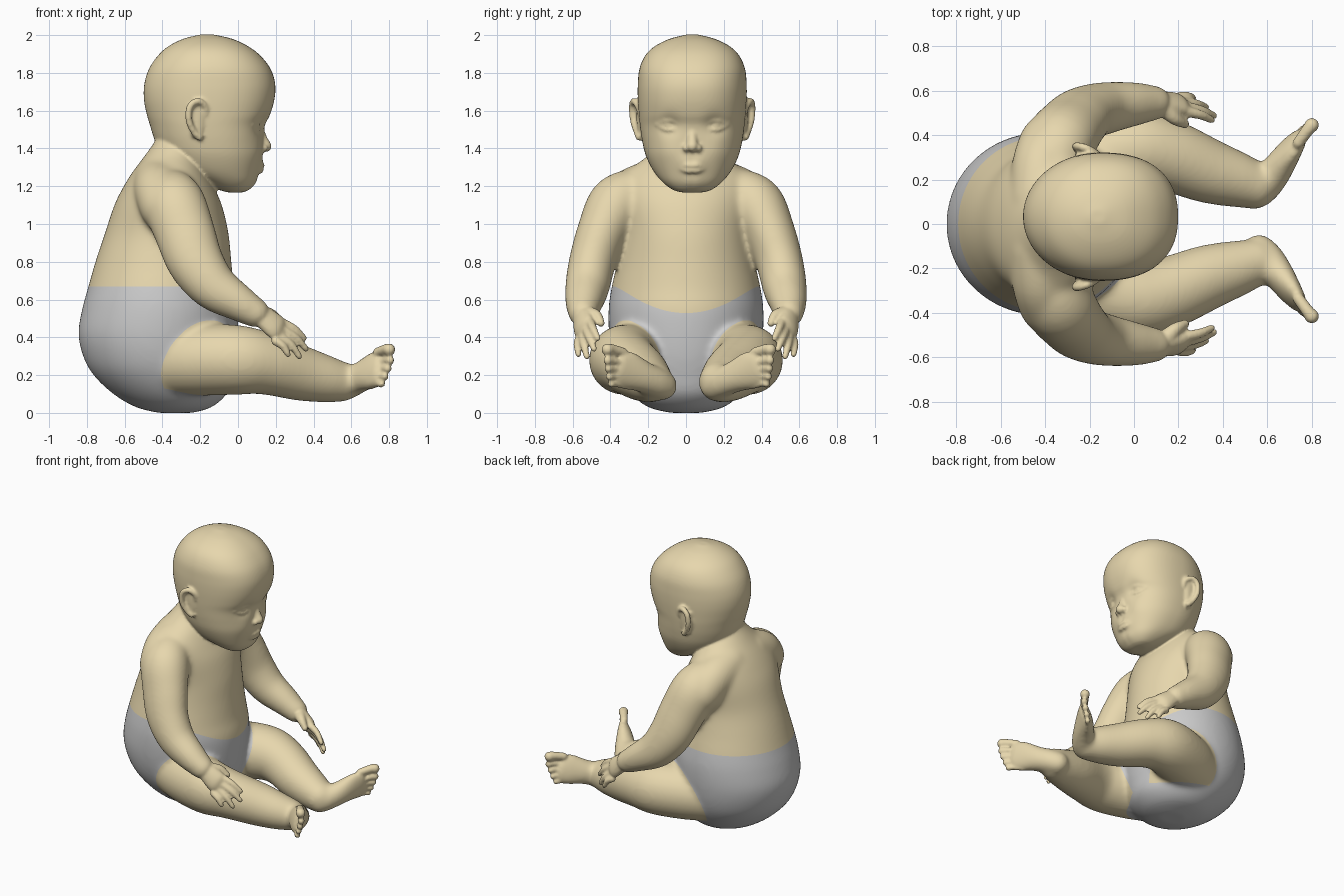
import bpy, bmesh, math
from mathutils import Vector

if "Cube" in bpy.data.objects:
    bpy.data.objects.remove(bpy.data.objects["Cube"])


def spline(rows, n=5):
    """Catmull-Rom interpolation of rows of numbers."""
    out = []
    for i in range(len(rows) - 1):
        a, b, c, d = (rows[max(0, min(len(rows) - 1, i + k))] for k in (-1, 0, 1, 2))
        for s in range(n):
            t = s / n
            out.append([0.5 * (2 * q + (r - p) * t + (2 * p - 5 * q + 4 * r - w) * t * t
                               + (3 * q - p - 3 * r + w) * t ** 3)
                        for p, q, r, w in zip(a, b, c, d)])
    return out + [list(rows[-1])]


def loft(bm, rows, up=(0, 1, 0), axis=None, square=1.0, seg=24, dabs=()):
    """Closed skin over ellipses (x, y, z, ra, rb); tubes get rounded ends."""
    rows = spline([r if len(r) == 5 else (*r, r[3]) for r in rows])
    pts = [Vector(r[:3]) for r in rows]
    rings = []
    for i, r in enumerate(rows):
        t = Vector(axis) if axis else (pts[min(i + 1, len(pts) - 1)] - pts[max(i - 1, 0)]).normalized()
        rings.append((pts[i], t, max(r[3], .002), max(r[4], .002)))
    if not axis:
        def cap(ring, sign):
            p, t, a, b = ring
            return [(p + t * sign * min(a, b) * math.sin(k), t, a * math.cos(k), b * math.cos(k))
                    for k in (.4, .8, 1.15, 1.45)]
        rings = cap(rings[0], -1)[::-1] + rings + cap(rings[-1], 1)
    loops = []
    for p, t, a, b in rings:
        n = Vector(up)
        n = (n - t * n.dot(t)).normalized()
        side = n.cross(t)
        loop = []
        for k in range(seg):
            u = 2 * math.pi * k / seg
            c, s = math.cos(u), math.sin(u)
            if c > 0:  # squarer front half
                c, s = c ** square, math.copysign(abs(s) ** square, s)
            co = p + side * a * c + n * b * s
            for y, z, rad, depth in dabs:
                if co.x > -.1:
                    co.x += depth * math.exp(-((abs(co.y - p.y) - y) ** 2 + (co.z - z) ** 2) / rad ** 2)
            loop.append(bm.verts.new(co))
        loops.append(loop)
    faces = [bm.faces.new((l0[k], l0[(k + 1) % seg], l1[(k + 1) % seg], l1[k]))
             for l0, l1 in zip(loops, loops[1:]) for k in range(seg)]
    faces += [bm.faces.new(loops[0][::-1]), bm.faces.new(loops[-1])]
    bmesh.ops.recalc_face_normals(bm, faces=faces)


def pair(bm, rows, up=(0, 1, 0), y0=0.0):
    """Loft on both sides of the body."""
    for s in (1, -1):
        loft(bm, [(r[0], s * r[1] + y0, *r[2:]) for r in rows], (up[0], s * up[1], up[2]))


def slices(rows, y0=0.0):
    """(z, back x, front x, half width) to horizontal ellipses."""
    return [((b + f) / 2, y0, z, (f - b) / 2, w) for z, b, f, w in rows]


def fuse(bm, voxel, steps):
    """Merge all overlapping parts into one smooth skin."""
    me = bpy.data.meshes.new("tmp")
    bm.to_mesh(me)
    ob = bpy.data.objects.new("tmp", me)
    bpy.context.collection.objects.link(ob)
    m = ob.modifiers.new("merge", 'REMESH')
    m.mode = 'VOXEL'
    m.voxel_size = voxel
    m = ob.modifiers.new("soften", 'SMOOTH')
    m.factor, m.iterations = 0.5, steps
    ev = ob.evaluated_get(bpy.context.evaluated_depsgraph_get())
    out = bmesh.new()
    out.from_mesh(ev.to_mesh())
    ev.to_mesh_clear()
    bpy.data.objects.remove(ob)
    return out


# torso, from seat to neck
bm = bmesh.new()
loft(bm, slices([(0, -.42, -.24, .08), (.03, -.54, -.14, .2), (.1, -.66, -.06, .29), (.2, -.765, -.03, .355),
                 (.3, -.82, -.01, .39), (.42, -.845, 0, .408), (.55, -.825, 0, .41), (.66, -.795, -.02, .395),
                 (.8, -.755, -.035, .365), (.95, -.705, -.05, .345), (1.1, -.655, -.085, .36), (1.2, -.605, -.13, .36),
                 (1.28, -.555, -.17, .31), (1.36, -.495, -.2, .205), (1.44, -.44, -.2, .14), (1.5, -.42, -.2, .13)]),
     axis=(0, 0, 1), seg=64)
# shoulders
pair(bm, [(-.42, .1, 1.22, .14), (-.41, .26, 1.17, .14), (-.38, .36, 1.09, .14)], (1, 0, 0))
# arms
pair(bm, [(-.37, .26, 1.17, .14, .13), (-.335, .365, 1.1, .165, .155), (-.28, .445, .95, .16, .135),
          (-.225, .495, .8, .15, .125), (-.13, .522, .67, .128, .118), (0, .54, .585, .1), (.09, .545, .53, .08)])
# legs
pair(bm, [(-.35, .2, .27, .18), (-.2, .27, .28, .19), (0, .33, .28, .185), (.15, .31, .26, .165),
          (.33, .24, .21, .147), (.46, .2, .18, .127), (.54, .175, .165, .11)])
# feet
pair(bm, [(.565, .13, .14, .07, .075), (.6, .17, .16, .075, .08), (.65, .24, .19, .07, .085),
          (.71, .325, .225, .05, .105), (.745, .37, .24, .035, .1)], (.27, 0, .96), .015)
bm = fuse(bm, .014, 16)

# toes
for x, y, z, r in [(.80, .43, .335, .033), (.805, .43, .278, .023), (.792, .425, .235, .022),
                   (.777, .42, .193, .021), (.76, .41, .154, .02)]:
    pair(bm, [(x - .06, y - .08, z - .015, r * .8), (x - .02, y - .025, z, r * .85), (x, y, z, r)], (0, 0, 1), .015)
# palms, fingers and thumbs
pair(bm, [(.11, .545, .52, .05, .06), (.15, .545, .495, .044, .066), (.2, .54, .455, .04, .072),
          (.225, .532, .437, .028, .064)], (.5, -.56, .67))
for base, tip in [((.24, .505, .475), (.35, .468, .395)), ((.245, .525, .435), (.36, .487, .338)),
                  ((.23, .545, .4), (.325, .525, .298)), ((.2, .57, .38), (.265, .57, .31))]:
    mid = [(a + b) / 2 for a, b in zip(base, tip)]
    pair(bm, [(*base, .024), (mid[0] + .006, mid[1] + .004, mid[2] + .008, .021), (*tip, .016)])
pair(bm, [(.13, .53, .525, .045), (.185, .475, .515, .03), (.23, .45, .475, .02)])

# head, with sockets, cheeks, lip mound and chin
HY = .033
loft(bm, slices([(1.167, -.05, .02, .05), (1.18, -.1, .055, .1), (1.22, -.2, .09, .155), (1.28, -.33, .11, .205),
                 (1.36, -.4, .125, .245), (1.44, -.44, .132, .265), (1.52, -.465, .142, .277), (1.58, -.483, .17, .283),
                 (1.66, -.498, .193, .288), (1.74, -.496, .197, .288), (1.82, -.472, .173, .28),
                 (1.89, -.425, .12, .25), (1.94, -.37, .055, .2), (1.98, -.29, -.03, .12), (2.003, -.2, -.13, .03)], HY),
     axis=(0, 0, 1), square=.85, seg=96,
     dabs=[(.12, 1.525, .05, -.02), (.13, 1.39, .07, .008), (.03, 1.32, .045, .012), (.02, 1.215, .035, .006)])
# nose
loft(bm, [(.115, HY, 1.5, .022), (.13, HY, 1.45, .026), (.148, HY, 1.412, .03)])
pair(bm, [(.115, .03, 1.405, .02), (.138, .032, 1.402, .02)], y0=HY)
# eyes: ball, upper lid, lower lid
pair(bm, [(.085, .085, 1.522, .02, .018), (.088, .12, 1.525, .03, .026), (.072, .16, 1.525, .022, .018)],
     (0, 0, 1), HY)
pair(bm, [(.115, .06, 1.515, .008), (.12, .1, 1.548, .011), (.11, .14, 1.55, .011), (.075, .19, 1.525, .008)],
     (0, 0, 1), HY)
pair(bm, [(.115, .06, 1.515, .007), (.114, .1, 1.501, .009), (.103, .14, 1.5, .009), (.075, .19, 1.525, .007)],
     (0, 0, 1), HY)
# lips
for z, dx, r in [(1.311, .006, .0135), (1.283, 0, .0135)]:
    loft(bm, [(.103, HY - .075, 1.298, .006), (.117 + dx, HY - .03, z, r), (.122 + dx, HY, z - .001, r),
              (.117 + dx, HY + .03, z, r), (.103, HY + .075, 1.298, .006)], (0, 0, 1))
# ears: rim and bowl
pair(bm, [(-.17, .275, 1.58, .015), (-.175, .287, 1.625, .017), (-.215, .308, 1.65, .018), (-.255, .318, 1.62, .018),
          (-.26, .312, 1.55, .018), (-.235, .295, 1.49, .017), (-.205, .28, 1.46, .02)], y0=HY)
pair(bm, [(-.215, .27, 1.47, .03, .016), (-.22, .275, 1.55, .045, .02), (-.22, .282, 1.62, .04, .016)], y0=HY)
bm = fuse(bm, .009, 3)


def diaper_field(p):
    """Negative inside the diaper: below the waist and behind the leg holes."""
    waist = p.z - (.67 - 1.3 * max(0, p.x + .33) ** 2)
    leg = (p.x + .215) * .57 + (abs(p.y) - .25) * .82 - (p.z - .25) * .4 - 3 * max(0, .13 - p.z)
    return max(waist, leg)


# cut a clean line along the diaper edge
val = {v: diaper_field(v.co) for v in bm.verts}
cuts = []
for e in list(bm.edges):
    a, b = e.verts
    if val[a] * val[b] < 0:
        t = min(.97, max(.03, val[a] / (val[a] - val[b])))
        cuts.append(bmesh.utils.edge_split(e, a, t)[1])
bmesh.ops.connect_verts(bm, verts=cuts)

# body and diaper objects
skin = bpy.data.materials.new("skin")
skin.diffuse_color = (.8, .68, .42, 1)
skin.use_nodes = True
skin.node_tree.nodes["Principled BSDF"].inputs["Base Color"].default_value = skin.diffuse_color
for name, keep_diaper in (("baby_body", False), ("diaper", True)):
    part = bm.copy()
    drop = [f for f in part.faces if (diaper_field(f.calc_center_median()) < 0) != keep_diaper]
    bmesh.ops.delete(part, geom=drop, context='FACES')
    for f in part.faces:
        f.smooth = True
    me = bpy.data.meshes.new(name)
    part.to_mesh(me)
    part.free()
    bpy.context.collection.objects.link(bpy.data.objects.new(name, me))
    if not keep_diaper:
        me.materials.append(skin)
bm.free()
